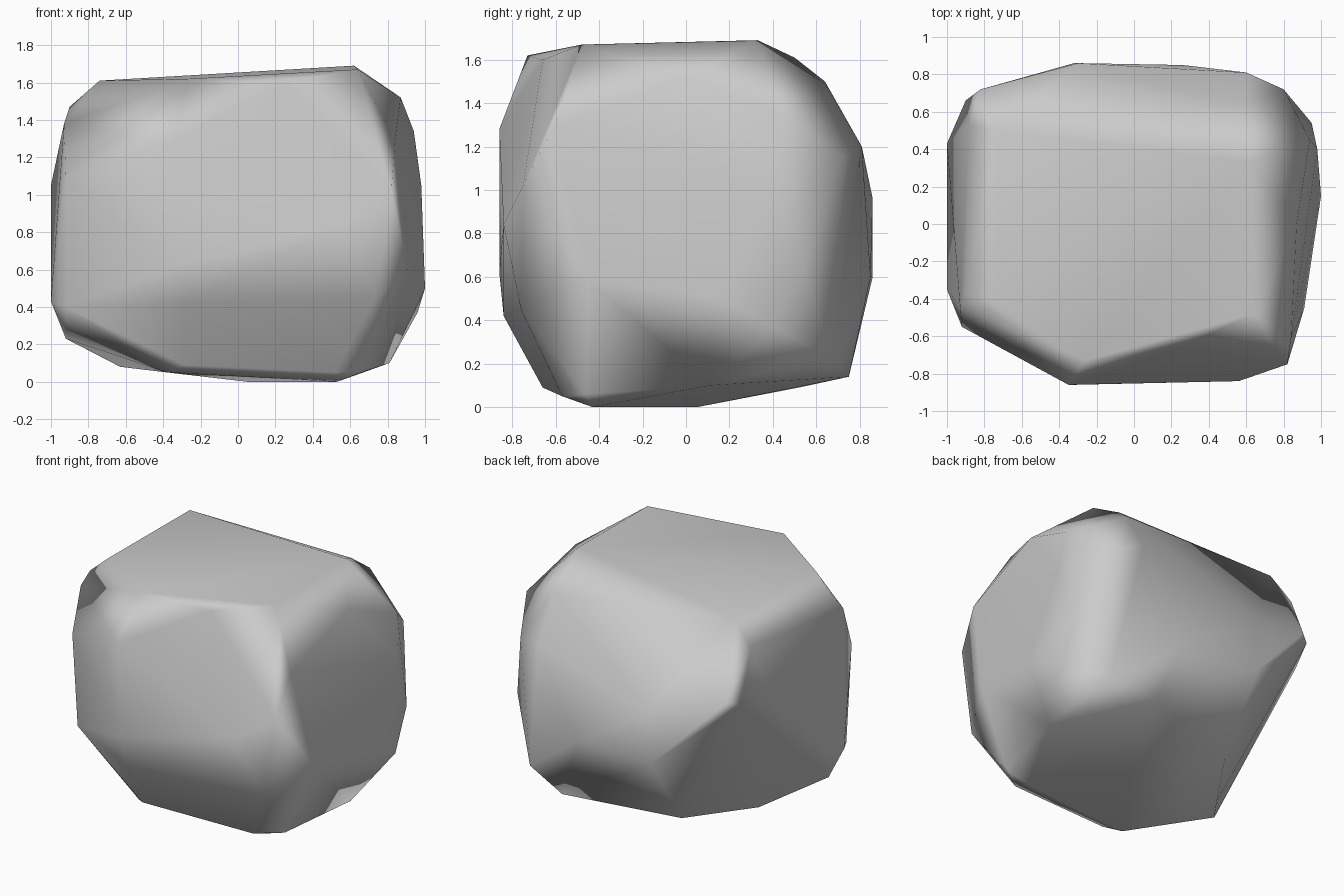
import bpy
import bmesh
import math

# Remove the default cube
default_cube = bpy.data.objects.get("Cube")
if default_cube:
    bpy.data.objects.remove(default_cube, do_unlink=True)

# Corner points of the boulder, grouped by the side they belong to
CORNERS = {
    "crown": [
        (.62, .33, 1.69), (.64, -.48, 1.67), (.25, -.66, 1.6), (-.26, -.73, 1.62),
        (-.74, -.4, 1.61), (-.73, .5, 1.61), (.54, .5, 1.61), (.59, .64, 1.5),
    ],
    "front": [
        (-.35, -.86, 1.28), (-.33, -.86, .62), (.56, -.84, .84),
        (.82, -.75, 1.02), (.84, -.61, 1.29), (.73, -.76, .45), (-.28, -.84, .42),
    ],
    "right_of_front": [
        (.87, 0, 1.52), (.94, .45, 1.34), (.98, .4, 1.05), (.95, .54, .65),
        (1, .15, .5), (.96, .4, .37), (.91, -.45, .59),
    ],
    "back": [
        (-.3, .86, .96), (-.32, .86, .6), (.26, .85, .6),
        (.6, .81, 1.2), (.8, .72, 1.15), (.76, .67, .23),
    ],
    "left_of_front": [
        (-1, .43, 1.05), (-1, -.35, .43), (-.92, -.55, 1.08), (-.93, -.44, 1.38),
        (-.9, -.38, 1.47), (-.88, .53, 1.46), (-.9, .66, 1.1), (-.82, .72, 1.12),
        (-.92, -.29, .23), (-.92, -.49, .4),
    ],
    "underside": [
        (.53, -.43, 0), (.52, -.57, .05), (.05, .05, 0), (.69, -.46, .06),
        (.81, .11, .1), (.45, .75, .14), (-.33, .52, .09), (-.63, .08, .08),
        (-.38, -.57, .05), (-.29, -.66, .09),
    ],
}


def make_material(name, colour):
    """One plain flat colour, shown in the viewport and in a render."""
    material = bpy.data.materials.new(name)
    material.use_nodes = True
    material.diffuse_color = colour
    shader = next(n for n in material.node_tree.nodes if n.type == "BSDF_PRINCIPLED")
    shader.inputs["Base Color"].default_value = colour
    shader.inputs["Roughness"].default_value = .8
    return material


def wrap_points(name, groups):
    """Stretch a closed convex skin over all the corner points."""
    bm = bmesh.new()
    for points in groups.values():
        for point in points:
            bm.verts.new(point)
    hull = bmesh.ops.convex_hull(bm, input=bm.verts[:])
    # Drop any corner that ended up inside the skin
    loose = [v for v in hull["geom_interior"] if isinstance(v, bmesh.types.BMVert)]
    bmesh.ops.delete(bm, geom=loose, context="VERTS")
    # Merge nearly flat neighbours into broad facets
    bmesh.ops.dissolve_limit(bm, angle_limit=math.radians(4),
                             verts=bm.verts[:], edges=bm.edges[:])
    bmesh.ops.recalc_face_normals(bm, faces=bm.faces[:])
    mesh = bpy.data.meshes.new(name)
    bm.to_mesh(mesh)
    bm.free()
    rock = bpy.data.objects.new(name, mesh)
    bpy.context.scene.collection.objects.link(rock)
    return rock


# Boulder: one worn stone with broad facets and soft shading
boulder = wrap_points("boulder", CORNERS)
boulder.data.materials.append(make_material("stone_grey", (.6, .6, .6, 1)))
for face in boulder.data.polygons:
    face.use_smooth = True

# Let the broad facets lead the shading so only their rims look worn
weighting = boulder.modifiers.new("facet_shading", "WEIGHTED_NORMAL")
weighting.mode = "FACE_AREA"
weighting.weight = 55
